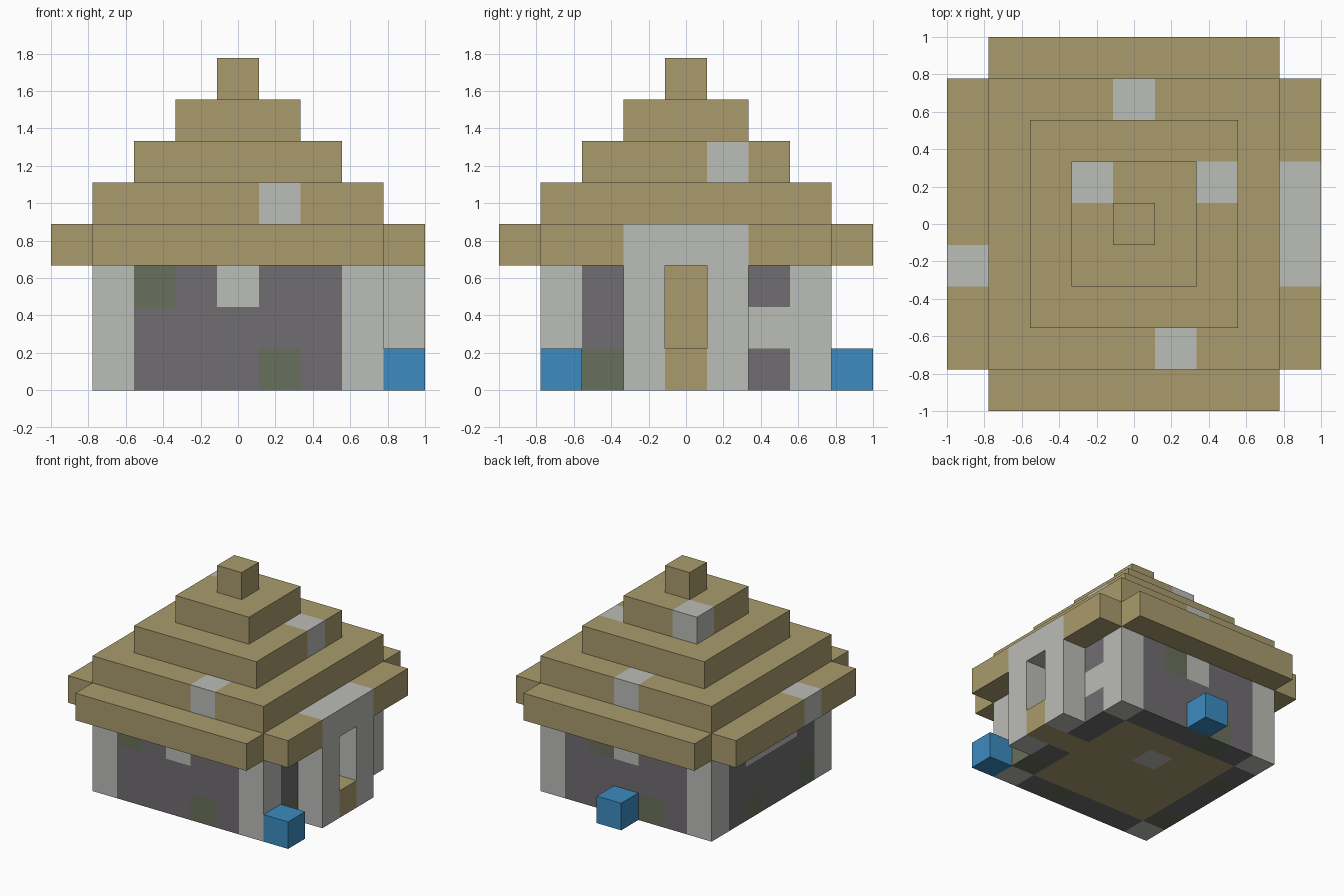
import bpy, bmesh
from mathutils import Vector

old = bpy.data.objects.get("Cube")
if old:
    bpy.data.objects.remove(old, do_unlink=True)

UNIT = 2 / 9  # edge of one block


def material(name, rgb):
    m = bpy.data.materials.new(name)
    m.use_nodes = True
    m.diffuse_color = (*rgb, 1)
    m.node_tree.nodes["Principled BSDF"].inputs["Base Color"].default_value = (*rgb, 1)
    return m


MATS = {
    "thatch": material("thatch tan", (0.40, 0.33, 0.155)),
    "stone": material("pale stone", (0.50, 0.51, 0.48)),
    "cobble": material("dark cobble", (0.162, 0.153, 0.162)),
    "moss": material("mossy green", (0.14, 0.16, 0.105)),
    "water": material("water blue", (0.045, 0.26, 0.53)),
}
ORDER = list(MATS)
parts = {}


def fill(part, kind, xs, ys, zs):
    cells = parts.setdefault(part, {})
    for x in xs:
        for y in ys:
            for z in zs:
                cells[x, y, z] = kind


def span(r):
    return range(-r, r + 1)


def dot(part, kind, x, y, z):
    fill(part, kind, [x], [y], [z])


# Floor
fill("floor", "thatch", span(2), span(2), [0])
dot("floor", "stone", 0, 1, 0)

# Walls with pale corner posts
for side in (-3, 3):
    fill("walls", "cobble", span(2), [side], range(3))
    fill("walls", "cobble", [side], span(2), range(3))
    fill("walls", "stone", [side], [-3, 3], range(3))
    dot("walls", "stone", 0, side, 2)
# Odd blocks in the walls
for x, y, z in [(-2, -3, 2), (1, -3, 0), (1, 3, 2), (-1, 3, 0),
                (3, -2, 0), (-3, 1, 0), (-3, -2, 0)]:
    dot("walls", "moss", x, y, z)
dot("walls", "stone", 3, 2, 1)
fill("walls", "stone", [-3], span(1), [2])

# Porch and recessed door
fill("porch", "stone", [4], span(1), range(4))
for z in (1, 2):
    del parts["porch"][4, 0, z]
dot("porch", "thatch", 4, 0, 0)
fill("door", "thatch", [3], [0], range(3))
for z in range(3):
    del parts["walls"][3, 0, z]

# Stepped roof with a cross-shaped eave
fill("eaves", "thatch", span(4), span(3), [3])
fill("eaves", "thatch", span(3), span(4), [3])
for y in span(1):
    del parts["eaves"][4, y, 3]
dot("eaves", "stone", -4, -1, 3)
for step in range(4):
    fill("roof", "thatch", span(3 - step), span(3 - step), [4 + step])
for x, y, z in [(1, -3, 4), (0, 3, 4), (2, 1, 5), (-1, 1, 6)]:
    dot("roof", "stone", x, y, z)

# Water blocks outside
dot("water_block_side", "water", 4, -3, 0)
dot("water_block_back", "water", 0, 4, 0)

solid = set().union(*parts.values())
DIRS = [Vector(d) for d in ((1, 0, 0), (-1, 0, 0), (0, 1, 0),
                            (0, -1, 0), (0, 0, 1), (0, 0, -1))]


def build(name, cells):
    """Mesh of the exposed block faces."""
    bm = bmesh.new()
    for cell, kind in cells.items():
        centre = Vector(cell) + Vector((0, 0, 0.5))
        for n in DIRS:
            if tuple(int(a + b) for a, b in zip(cell, n)) in solid:
                continue
            u = Vector((n.y, n.z, n.x))
            v = n.cross(u)
            corners = [(a * u + b * v + n) / 2 for a, b in
                       ((-1, -1), (1, -1), (1, 1), (-1, 1))]
            face = bm.faces.new([bm.verts.new((centre + c) * UNIT) for c in corners])
            face.material_index = ORDER.index(kind)
    bmesh.ops.remove_doubles(bm, verts=bm.verts, dist=0.001)
    mesh = bpy.data.meshes.new(name)
    for m in MATS.values():
        mesh.materials.append(m)
    bm.to_mesh(mesh)
    bm.free()
    bpy.context.collection.objects.link(bpy.data.objects.new(name, mesh))


for name, cells in parts.items():
    build(name, cells)
